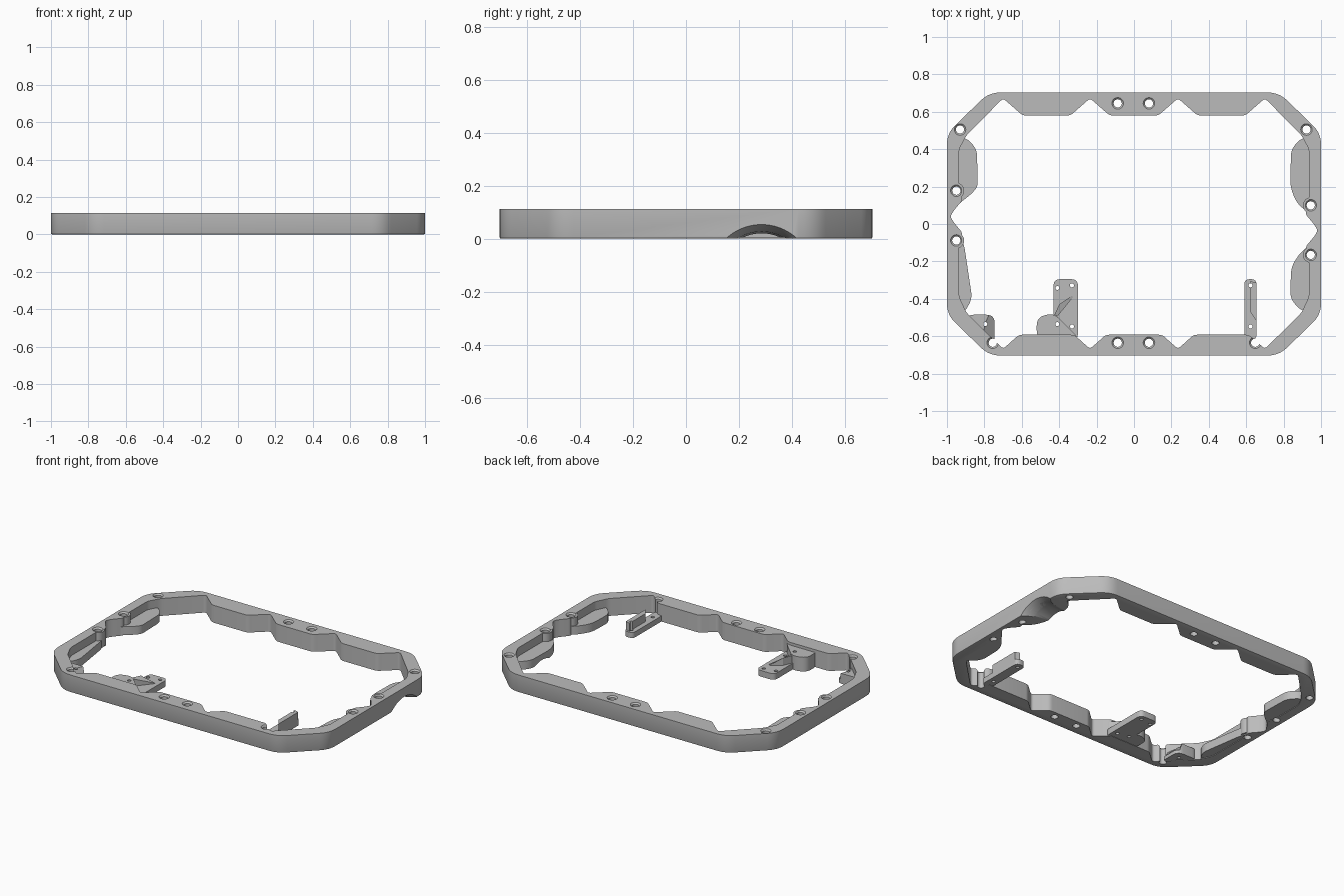
import bpy, bmesh, math
from mathutils import Vector, Matrix

if "Cube" in bpy.data.objects:
    bpy.data.objects.remove(bpy.data.objects["Cube"])

H = 0.113
grey = bpy.data.materials.new("warm_grey")
grey.use_nodes = True
grey.diffuse_color = (0.5, 0.5, 0.5, 1)
grey.node_tree.nodes["Principled BSDF"].inputs["Base Color"].default_value = (0.5, 0.5, 0.5, 1)


def rounded(pts, r, steps=6):
    """Replace each corner of a closed outline with a curve."""
    out = []
    for i, p in enumerate(pts):
        p, a, b = Vector(p), Vector(pts[i - 1]), Vector(pts[(i + 1) % len(pts)])
        la, lb = (a - p).length, (b - p).length
        d = min(r, la * 0.45, lb * 0.45)
        s, e = p + (a - p) * d / la, p + (b - p) * d / lb
        for k in range(steps + 1):
            t = k / steps
            out.append(s * (1 - t) ** 2 + p * 2 * t * (1 - t) + e * t * t)
    return out


def finish(name, bm):
    bmesh.ops.recalc_face_normals(bm, faces=bm.faces)
    me = bpy.data.meshes.new(name)
    bm.to_mesh(me)
    bm.free()
    me.materials.append(grey)
    ob = bpy.data.objects.new(name, me)
    bpy.context.collection.objects.link(ob)
    return ob


def prism(name, pts, z0, z1, foot_bevel=0):
    bm = bmesh.new()
    base = bm.faces.new([bm.verts.new((p[0], p[1], z0)) for p in pts])
    res = bmesh.ops.extrude_face_region(bm, geom=[base], use_keep_orig=True)
    for v in res["geom"]:
        if isinstance(v, bmesh.types.BMVert):
            v.co.z = z1
    if foot_bevel:
        edges = [e for e in bm.edges if all(v.co.z == z0 for v in e.verts)]
        bmesh.ops.bevel(bm, geom=edges, offset=foot_bevel, segments=2, affect="EDGES", profile=0.5)
    return finish(name, bm)


def holes(name, centres, rings, sides=20):
    """Turned cutters, each ring given as height and radius."""
    bm = bmesh.new()
    for cx, cy in centres:
        loops = [[bm.verts.new((cx + r * math.cos(k * math.tau / sides),
                                cy + r * math.sin(k * math.tau / sides), z)) for k in range(sides)]
                 for z, r in rings]
        bm.faces.new(loops[0])
        bm.faces.new(loops[-1])
        for lo, hi in zip(loops, loops[1:]):
            for k in range(sides):
                n = (k + 1) % sides
                bm.faces.new((lo[k], lo[n], hi[n], hi[k]))
    ob = finish(name, bm)
    ob.hide_render = True
    return ob


def cut(ob, cutters):
    for c in cutters:
        m = ob.modifiers.new("cut", "BOOLEAN")
        m.operation, m.solver, m.object = "DIFFERENCE", "EXACT", c
    bpy.context.view_layer.update()
    me = bpy.data.meshes.new_from_object(ob.evaluated_get(bpy.context.evaluated_depsgraph_get()))
    ob.modifiers.clear()
    ob.data = me


# Frame outline: rectangle with clipped, softened corners
quarter = [(1, 0.485), (0.775, 0.703)]
outer = quarter + [(-x, y) for x, y in quarter[::-1]]
outer += [(-x, -y) for x, y in quarter] + [(x, -y) for x, y in quarter[::-1]]
frame = prism("frame", rounded(outer, 0.06), 0, H, 0.006)


# Inner opening: notched long rails and waisted side walls
def rail(land, apex, half):
    pts = []
    for x in (-0.7, -0.235, 0.235, 0.7):
        flank = [(x - half, land), (x, apex), (x + half, land)]
        pts += flank[1:] if x == -0.7 else flank[:2] if x == 0.7 else flank
    return pts


def side(sx, waist):
    steps = [(0.895, 0.475), (0.935, 0.40), (0.935, waist + 0.13), (0.915, waist + 0.09),
             (0.965, waist + 0.03), (0.982, waist), (0.965, waist - 0.03),
             (0.915, waist - 0.09), (0.935, waist - 0.13), (0.935, -0.39), (0.895, -0.475)]
    return [(sx * x, y) for x, y in steps]


opening = rail(0.58, 0.672, 0.105) + side(1, -0.035)
opening += rail(-0.592, -0.668, 0.085)[::-1] + side(-1, 0.04)[::-1]
inner = prism("opening_cutter", rounded(opening, 0.018, 4), -0.1, H + 0.1)
inner.hide_render = True
cut(frame, [inner])

# Low shelves inside the side walls
shelf_z = 0.058
high = [(0.96, 0.46), (0.895, 0.46), (0.84, 0.40), (0.835, 0.2), (0.87, 0.11), (0.96, 0.04), (0.985, -0.01)]
low = [(0.985, -0.06), (0.96, -0.1), (0.89, -0.15), (0.84, -0.23), (0.835, -0.4), (0.895, -0.465), (0.96, -0.46)]
slim = [(-0.985, 0.02), (-0.955, -0.02), (-0.91, -0.1), (-0.865, -0.4), (-0.905, -0.47), (-0.96, -0.46)]
shelves = [prism("left_back_shelf", rounded(high, 0.04), 0.004, shelf_z),
           prism("left_front_shelf", rounded(low, 0.04), 0.004, shelf_z),
           prism("right_back_shelf", rounded([(-x, y + 0.05 * (y < 0.2)) for x, y in high], 0.04), 0.004, shelf_z),
           prism("right_front_shelf", rounded(slim, 0.04), 0.004, shelf_z)]

# Screw positions
side_screws = [(-0.95, 0.178), (-0.95, -0.088), (0.945, 0.1), (0.945, -0.165)]
screws = side_screws + [(-0.93, 0.505), (0.922, 0.505), (-0.755, -0.635), (0.648, -0.635)]
screws += [(x, y) for x in (-0.087, 0.08) for y in (0.645, -0.635)]

# Round bosses standing on the shelves
bosses = []
for x, y in side_screws:
    ring = [(x + 0.042 * math.cos(k * math.tau / 24), y + 0.042 * math.sin(k * math.tau / 24)) for k in range(24)]
    bosses.append(prism("screw_boss", ring, 0.01, H - 0.002))

# Bracket on the front rail: low plate, raised lobe and slanted web
plate = prism("bracket_plate", rounded([(-0.30, -0.62), (-0.30, -0.295), (-0.43, -0.295), (-0.43, -0.62)], 0.035),
              0.002, 0.042)
lobe = prism("bracket_lobe", rounded([(-0.31, -0.595), (-0.43, -0.475), (-0.52, -0.5), (-0.52, -0.62), (-0.3, -0.62)],
                                     0.05), 0.002, 0.095)
web = prism("bracket_web", [(-0.425, -0.485), (-0.41, -0.495), (-0.325, -0.39), (-0.335, -0.385), (-0.4, -0.43)],
            0.03, 0.09)
for v in web.data.vertices:
    if v.co.z > 0.05 and v.co.x > -0.35:
        v.co.z = 0.045

# Narrow arm on the front rail with an upright fin
arm = prism("arm_plate", rounded([(0.59, -0.62), (0.655, -0.62), (0.655, -0.295), (0.59, -0.295)], 0.03), 0.002, 0.038)
fin = prism("arm_fin", [(0.622, -0.305), (0.655, -0.315), (0.655, -0.52), (0.622, -0.47)], 0.02, 0.09)

# Corner tab with a sloping end
tab = prism("corner_tab", rounded([(-0.9, -0.485), (-0.745, -0.485), (-0.745, -0.63), (-0.8, -0.63)], 0.045),
            0.002, 0.07)
for v in tab.data.vertices:
    if v.co.z > 0.05 and v.co.x > -0.775:
        v.co.z = 0.025

# Cut the countersunk screw holes, pin holes and the side scallop
screw_cut = holes("screw_cutter", screws, [(-0.05, 0.022), (H - 0.009, 0.022), (H + 0.01, 0.041)])
pins = [(-0.41, -0.342), (-0.332, -0.328), (-0.41, -0.535), (-0.332, -0.548), (0.623, -0.328), (0.623, -0.548),
        (-0.795, -0.535)]
pin_cut = holes("pin_cutter", pins, [(-0.05, 0.011), (0.15, 0.011)], 14)
scallop = holes("scallop_cutter", [(0, 0)], [(0.82, 0.162), (0.93, 0.17), (0.97, 0.18), (1.01, 0.202)], 96)
scallop.data.transform(Matrix.Translation((0, 0.285, -0.143)) @ Matrix.Rotation(math.pi / 2, 4, "Y"))

cut(frame, [screw_cut, scallop])
for ob in shelves + bosses:
    cut(ob, [screw_cut, scallop] if ob == shelves[0] else [screw_cut])
for ob in (plate, lobe, arm, fin, tab):
    cut(ob, [screw_cut, pin_cut])
for c in (inner, screw_cut, pin_cut, scallop):
    bpy.data.objects.remove(c)

# Smooth the rounded walls, keep hard edges crisp
for ob in [frame, plate, lobe, web, arm, fin, tab] + shelves + bosses:
    bpy.ops.object.select_all(action="DESELECT")
    ob.select_set(True)
    bpy.context.view_layer.objects.active = ob
    bpy.ops.object.shade_smooth_by_angle(angle=math.radians(30))
